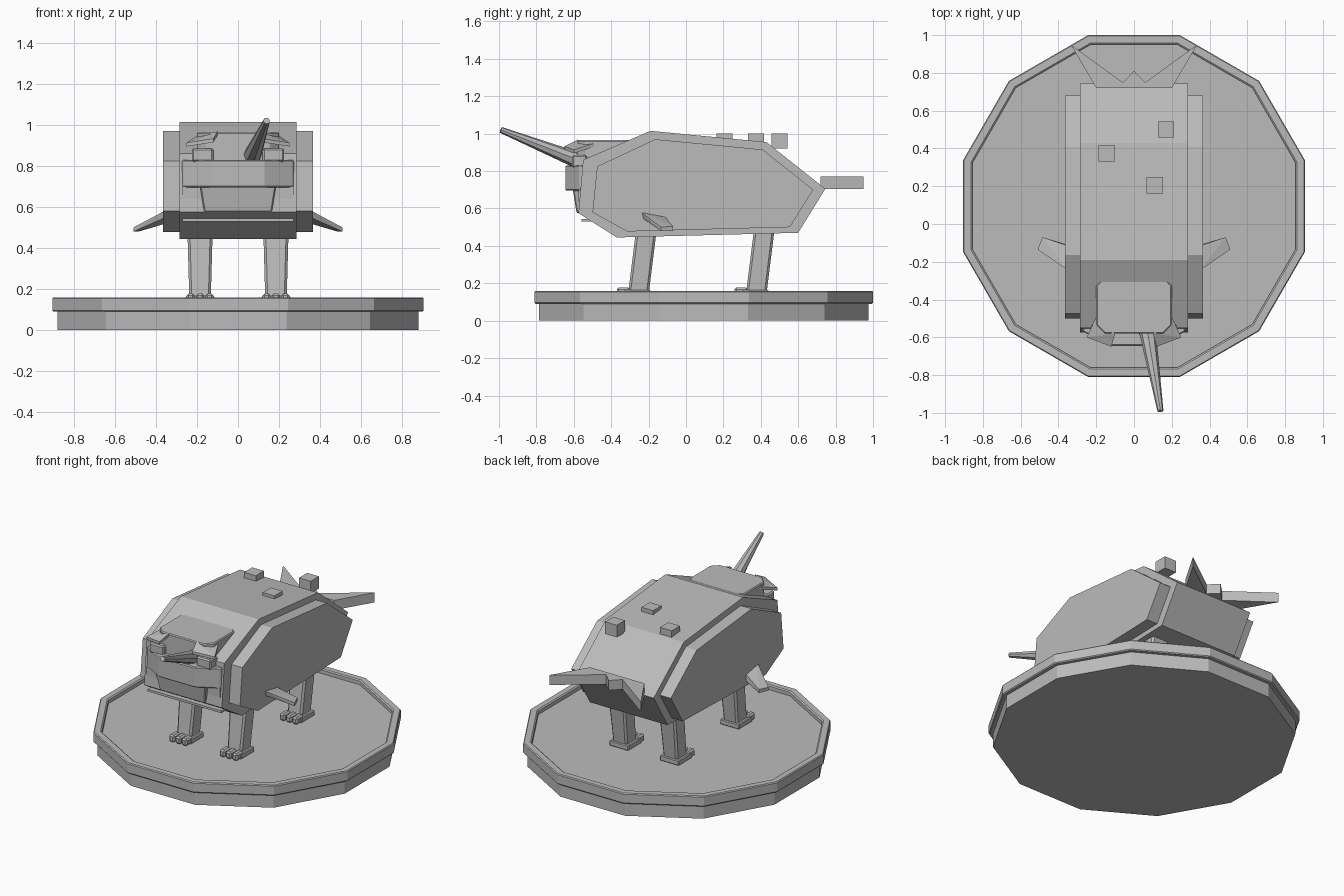
import bpy, bmesh, math
from mathutils import Vector

cube = bpy.data.objects.get("Cube")
if cube:
    bpy.data.objects.remove(cube, do_unlink=True)

grey = bpy.data.materials.new("plain grey")
grey.use_nodes = True
COLOUR = (0.5, 0.5, 0.5, 1)
grey.diffuse_color = COLOUR
grey.node_tree.nodes["Principled BSDF"].inputs["Base Color"].default_value = COLOUR


def finish(name, bm, bevel=0):
    bmesh.ops.recalc_face_normals(bm, faces=bm.faces)
    mesh = bpy.data.meshes.new(name)
    bm.to_mesh(mesh)
    bm.free()
    mesh.materials.append(grey)
    ob = bpy.data.objects.new(name, mesh)
    bpy.context.collection.objects.link(ob)
    if bevel:
        mod = ob.modifiers.new("edge", 'BEVEL')
        mod.width, mod.segments = bevel, 1
    return ob


def prism(name, points, lo, hi, axis="z", bevel=0):
    """Extrude an outline along x (points are y, z) or z (points are x, y)."""
    place = (lambda p, h: (h, *p)) if axis == "x" else (lambda p, h: (*p, h))
    bm = bmesh.new()
    face = bm.faces.new([bm.verts.new(place(p, lo)) for p in points])
    ext = bmesh.ops.extrude_face_region(bm, geom=[face])
    verts = [v for v in ext["geom"] if isinstance(v, bmesh.types.BMVert)]
    bmesh.ops.translate(bm, verts=verts, vec=Vector(place((0, 0), hi - lo)))
    return finish(name, bm, bevel)


def box(name, x, y, z, bevel=0):
    return prism(name, [(x[0], y[0]), (x[1], y[0]), (x[1], y[1]), (x[0], y[1])], *z, bevel=bevel)


def hull(name, points, bevel=0):
    bm = bmesh.new()
    for p in points:
        bm.verts.new(p)
    bmesh.ops.convex_hull(bm, input=bm.verts)
    bmesh.ops.dissolve_limit(bm, angle_limit=0.02, verts=bm.verts, edges=bm.edges)
    return finish(name, bm, bevel)


def taper(name, a, b, r1, r2, sides, bevel=0):
    """Tapered post between two points."""
    a, b = Vector(a), Vector(b)
    bm = bmesh.new()
    bmesh.ops.create_cone(bm, cap_ends=True, segments=sides, radius1=r1, radius2=r2, depth=(b - a).length)
    bm.transform((b - a).to_track_quat('Z', 'Y').to_matrix().to_4x4())
    bmesh.ops.translate(bm, verts=bm.verts, vec=(a + b) / 2)
    return finish(name, bm, bevel)


def chamfered(x, y0, y1, c):
    """Rectangle outline with cut corners."""
    return [(-x + c, y0), (x - c, y0), (x, y0 + c), (x, y1 - c),
            (x - c, y1), (-x + c, y1), (-x, y1 - c), (-x, y0 + c)]


# Twelve-sided stand with a raised rim
def base_ring(bm, apothem, z):
    r = apothem / math.cos(math.radians(15))
    angles = [math.radians(15 + 30 * i) for i in range(12)]
    return [bm.verts.new((r * math.cos(a), 0.095 + r * math.sin(a), z)) for a in angles]


bm = bmesh.new()
rings = [base_ring(bm, a, z) for a, z in (
    (0.88, 0), (0.88, 0.09), (0.9, 0.09), (0.905, 0.096), (0.905, 0.154),
    (0.9, 0.16), (0.863, 0.16), (0.855, 0.154), (0.855, 0.13))]
for low, high in zip(rings, rings[1:]):
    for i in range(12):
        j = (i + 1) % 12
        bm.faces.new((low[i], low[j], high[j], high[i]))
bm.faces.new(rings[0])
bm.faces.new(rings[-1])
finish("stand", bm)

# Armoured shell: a wide core and a narrower slab on each side
core = [(-0.55, 0.86), (-0.19, 1.015), (0.43, 0.955), (0.745, 0.705),
        (0.6, 0.47), (-0.37, 0.445), (-0.575, 0.575)]
slab = [(-0.475, 0.825), (-0.165, 0.97), (0.41, 0.915), (0.68, 0.7),
        (0.555, 0.5), (-0.315, 0.477), (-0.5, 0.58)]
prism("shell_core", core, -0.285, 0.285, "x")
for side, s in (("left", 1), ("right", -1)):
    prism(side + "_shell_slab", slab, *sorted((s * 0.28, s * 0.365)), "x")

# Back lumps
for i, (x, y) in enumerate(((0.17, 0.5), (-0.145, 0.375), (0.11, 0.205))):
    box(f"back_lump_{i + 1}", (x - 0.043, x + 0.043), (y - 0.043, y + 0.043), (0.92, 1.0))

# Forked tail
half = [(0.06, 0.75), (0.335, 0.95), (0.2, 0.72)]
prism("tail", [(0, 0.81)] + half + [(-x, y) for x, y in half[::-1]], 0.705, 0.77)

# Head
prism("head", chamfered(0.2, -0.58, -0.28, 0.045), 0.7, 0.965, bevel=0.006)
prism("jaw_band", [(-0.28, -0.5), (-0.27, -0.57), (-0.13, -0.645), (0.13, -0.645),
                   (0.27, -0.57), (0.28, -0.5)], 0.695, 0.83, bevel=0.006)
box("throat", (-0.27, 0.27), (-0.575, -0.45), (0.64, 0.7))
hull("chin", [(s * x, y, z) for s in (-1, 1) for x, y, z in (
    (0.185, -0.605, 0.7), (0.165, -0.585, 0.575), (0.185, -0.45, 0.7), (0.165, -0.45, 0.575))], 0.006)
box("chest_ridge", (-0.27, 0.27), (-0.56, -0.45), (0.53, 0.545))
taper("horn", (0.07, -0.56, 0.85), (0.14, -0.99, 1.02), 0.045, 0.016, 8)

for side, s in (("left", 1), ("right", -1)):
    # Tusks and brows
    box(side + "_tusk", sorted((s * 0.12, s * 0.225)), (-0.61, -0.53), (0.82, 0.885), 0.008)
    hull(side + "_brow", [(s * x, y, z + t) for t in (0, 0.018) for x, y, z in (
        (0.25, -0.6, 0.895), (0.2, -0.49, 0.93), (0.1, -0.58, 0.95), (0.12, -0.65, 0.915))])
    # Side fins
    hull(side + "_fin", [(s * x, y, z) for x, y, z in (
        (0.35, -0.245, 0.585), (0.35, -0.115, 0.56), (0.35, -0.235, 0.55), (0.35, -0.11, 0.52),
        (0.51, -0.135, 0.5), (0.485, -0.07, 0.505), (0.51, -0.135, 0.48), (0.485, -0.07, 0.48))])
    # Legs with three-toed feet
    for end, y in (("front", -0.25), ("back", 0.38)):
        name, x = f"{side}_{end}", s * 0.185
        hull(name + "_leg", [(x + dx * w, y + dy * 0.055 + lean, z)
                             for w, lean, z in ((0.052, -0.005, 0.14), (0.062, 0.04, 0.5))
                             for dx in (-1, 1) for dy in (-1, 1)], 0.012)
        box(name + "_foot", (x - 0.07, x + 0.07), (y - 0.08, y + 0.06), (0.13, 0.165), 0.005)
        for i in (-1, 0, 1):
            tx = x + i * 0.046
            box(f"{name}_toe_{i + 2}", (tx - 0.02, tx + 0.02), (y - 0.12, y - 0.05), (0.13, 0.178), 0.01)
